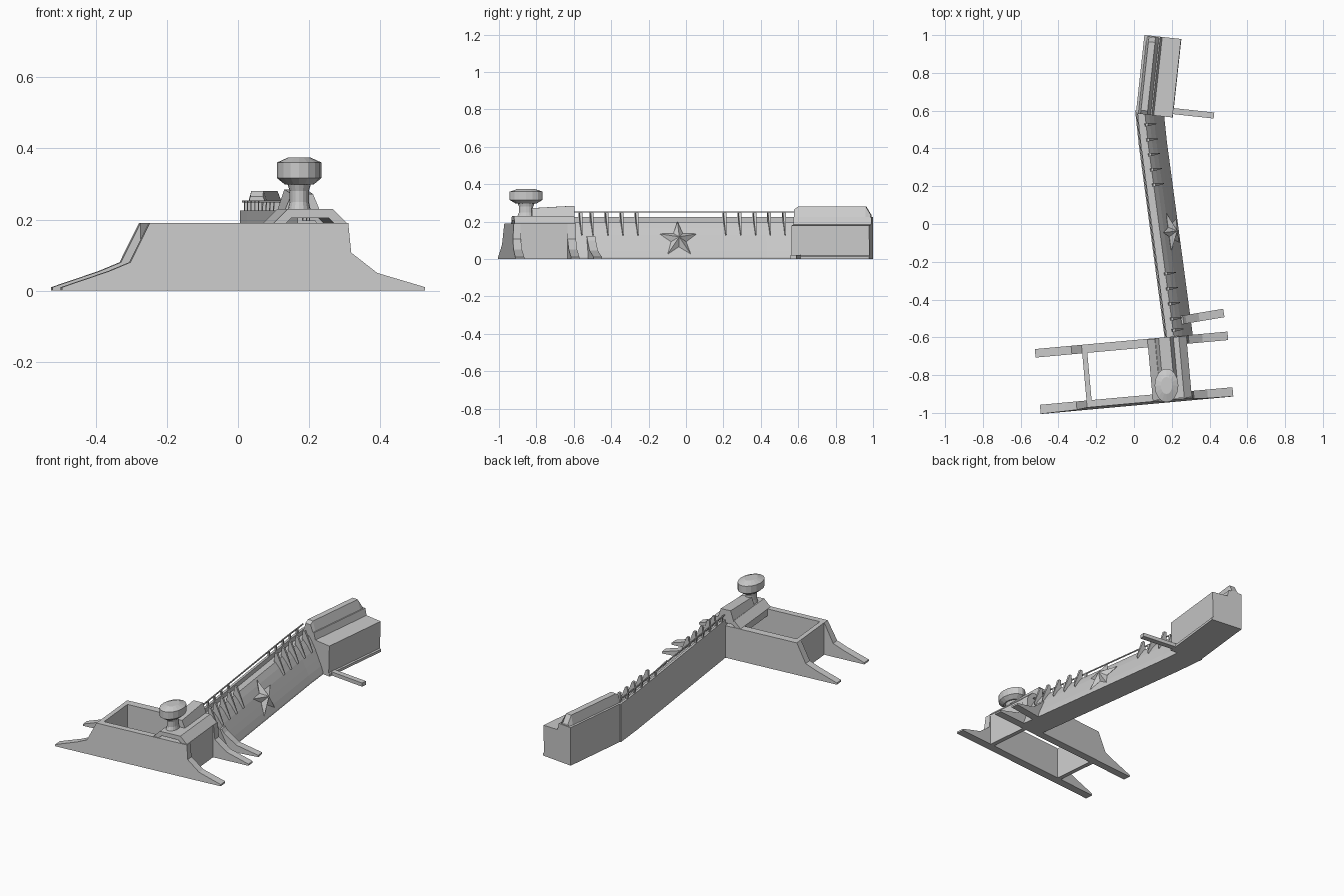
import bpy, bmesh, math
from mathutils import Vector

if "Cube" in bpy.data.objects:
    bpy.data.objects.remove(bpy.data.objects["Cube"])


def loft(name, rings):
    """Closed solid through matching rings of points, capped at both ends."""
    bm = bmesh.new()
    loops = [[bm.verts.new(p) for p in r] for r in rings]
    n = len(loops[0])
    for a, b in zip(loops, loops[1:]):
        for i in range(n):
            j = (i + 1) % n
            bm.faces.new((a[i], a[j], b[j], b[i]))
    bm.faces.new(loops[0])
    bm.faces.new(loops[-1])
    return finish(name, bm)


def finish(name, bm):
    bmesh.ops.recalc_face_normals(bm, faces=bm.faces)
    me = bpy.data.meshes.new(name)
    bm.to_mesh(me)
    bm.free()
    ob = bpy.data.objects.new(name, me)
    bpy.context.collection.objects.link(ob)
    return ob


def frame(origin, degrees):
    """Local frame: u across, v along, z up, turned about the vertical."""
    a = math.radians(degrees)
    d, n = Vector((math.cos(a), math.sin(a), 0)), Vector((-math.sin(a), math.cos(a), 0))
    o = Vector((origin[0], origin[1], 0))
    return lambda u, v, z: o + d * u + n * v + Vector((0, 0, z))


def prism(name, f, profile, v0, v1):
    return loft(name, [[f(u, v, z) for u, z in profile] for v in (v0, v1)])


# Gate house: two long buttress walls, basin wall and hollow tower block
gate = frame((0, 0), 5.2)
fin = [(-0.583, 0), (-0.583, 0.01), (-0.45, 0.055), (-0.39, 0.08), (-0.335, 0.19),
       (0.225, 0.19), (0.233, 0.107), (0.306, 0.05), (0.441, 0.01), (0.441, 0)]
loft("front_buttress_wall", [[gate(u, v - (k * (0.19 - z) / 0.19), z) for u, z in fin]
                             for v, k in ((-0.945, 0.012), (-0.908, 0.0))])
prism("rear_buttress_wall", gate, fin, -0.657, -0.612)
prism("basin_end_wall", gate, [(-0.335, 0), (-0.335, 0.19), (-0.308, 0.19), (-0.308, 0)], -0.92, -0.64)
prism("gate_tower", gate, [(0.015, 0.15), (0.015, 0.19), (0.055, 0.23), (0.182, 0.23), (0.222, 0.19), (0.222, 0),
                           (0.195, 0), (0.195, 0.18), (0.17, 0.205), (0.065, 0.205), (0.04, 0.18), (0.04, 0.15)],
      -0.94, -0.615)
loft("gate_roof_ridge", [[gate(u, v, z) for u, z in
                          ((0.055, 0.225), (0.075, top), (0.135, top), (0.155, 0.225))]
                         for v, top in ((-0.84, 0.272), (-0.612, 0.285))])


# Lookout: flared stem with a wide oval cap
def lathe(name, profile, cx, cy, sides=16):
    return loft(name, [[Vector((cx + rx * math.cos(2 * math.pi * i / sides),
                                cy + ry * math.sin(2 * math.pi * i / sides), z))
                        for i in range(sides)] for rx, ry, z in profile])


lathe("lookout_stem", [(0.034, 0.05, 0.22), (0.027, 0.038, 0.25), (0.027, 0.038, 0.28), (0.036, 0.05, 0.31)],
      0.172, -0.855)
lathe("lookout_cap", [(0.04, 0.058, 0.298), (0.063, 0.089, 0.317), (0.063, 0.089, 0.36), (0.03, 0.045, 0.375)],
      0.172, -0.855)

# Main wall: full sloping section swept along a slightly bent path
path = [Vector((0.167, -0.64, 0)), Vector((0.025, 0.42, 0)), Vector((0.006, 0.60, 0))]


def wall(y, u, z, along=0.0):
    a, b = (path[0], path[1]) if y < path[1].y else (path[1], path[2])
    t = (b - a).normalized()
    p = a + (b - a) * ((y - a.y) / (b.y - a.y))
    return p + Vector((t.y, -t.x, 0)) * u + t * along + Vector((0, 0, z))


section = [(0, 0), (0, 0.225), (0.014, 0.225), (0.014, 0.198), (0.05, 0.198), (0.072, 0.168),
           (0.095, 0.13), (0.117, 0.085), (0.136, 0.045), (0.15, 0.01), (0.15, 0)]
loft("main_wall", [[wall(y, u, z) for u, z in section] for y in (-0.64, 0.42, 0.60)])

# Handrail with posts, and tapering ribs on the sloping face
loft("handrail", [[wall(y, u, z) for u, z in ((0.004, 0.248), (0.004, 0.254), (0.01, 0.254), (0.01, 0.248))]
                  for y in (-0.61, 0.42, 0.59)])
ribs = [-0.57, -0.51, -0.43, -0.35, -0.27, 0.20, 0.28, 0.36, 0.44, 0.52]
for i, y in enumerate(ribs):
    loft(f"rail_post_{i}", [[wall(y, u, z, s) for u, z in ((0.003, 0.2), (0.003, 0.252), (0.012, 0.252), (0.012, 0.2))]
                            for s in (-0.006, 0.006)])
    rib = [(0.042, 0.19, 0.008), (0.047, 0.25, 0.008), (0.06, 0.25, 0.008), (0.106, 0.135, 0.002), (0.09, 0.12, 0.002)]
    loft(f"wall_rib_{i}", [[wall(y, u, z, s * w) for u, z, w in rib] for s in (-1, 1)])

# Raised faceted star on the slope
bm = bmesh.new()
centre = wall(-0.055, 0.11, 0.105)
t = (path[1] - path[0]).normalized()
across = Vector((t.y, -t.x, 0))
up = (across * -0.4 + Vector((0, 0, 0.92))).normalized()
out = t.cross(up).normalized()
if out.dot(across) < 0:
    out = -out
rim = []
for i in range(10):
    r, a = (0.106 if i % 2 == 0 else 0.043), math.pi / 2 + i * math.pi / 5
    rim.append(bm.verts.new(centre + t * r * math.cos(a) + up * r * math.sin(a)))
front, back = bm.verts.new(centre + out * 0.035), bm.verts.new(centre - out * 0.03)
for i in range(10):
    j = (i + 1) % 10
    bm.faces.new((rim[i], rim[j], front))
    bm.faces.new((rim[j], rim[i], back))
finish("wall_star", bm)

# Small splayed buttress beside the gate house
side = frame((0.2, -0.54), 9.5)
prism("side_buttress", side, [(0, 0), (0, 0.12), (0.065, 0.12), (0.08, 0.1), (0.15, 0.045), (0.283, 0.01), (0.283, 0)],
      0, 0.045)

# Far abutment: stepped block with ridge, footing and low ground bar
far = frame((0.01, 0.585), -6.2)
prism("abutment_block", far, [(0, 0), (0, 0.225), (0.085, 0.225), (0.095, 0.185), (0.195, 0.18), (0.19, 0.02),
                              (0.197, 0.015), (0.197, 0)], 0, 0.418)
loft("abutment_ridge", [[far(u, v, z) for u, z in ((0.012, 0.22), (0.025, top), (0.06, top), (0.08, 0.22))]
                        for v, top in ((0.0, 0.265), (0.02, 0.28), (0.385, 0.28), (0.412, 0.235))])
prism("ground_bar", far, [(0.12, 0), (0.12, 0.022), (0.412, 0.022), (0.412, 0)], 0.018, 0.05)
